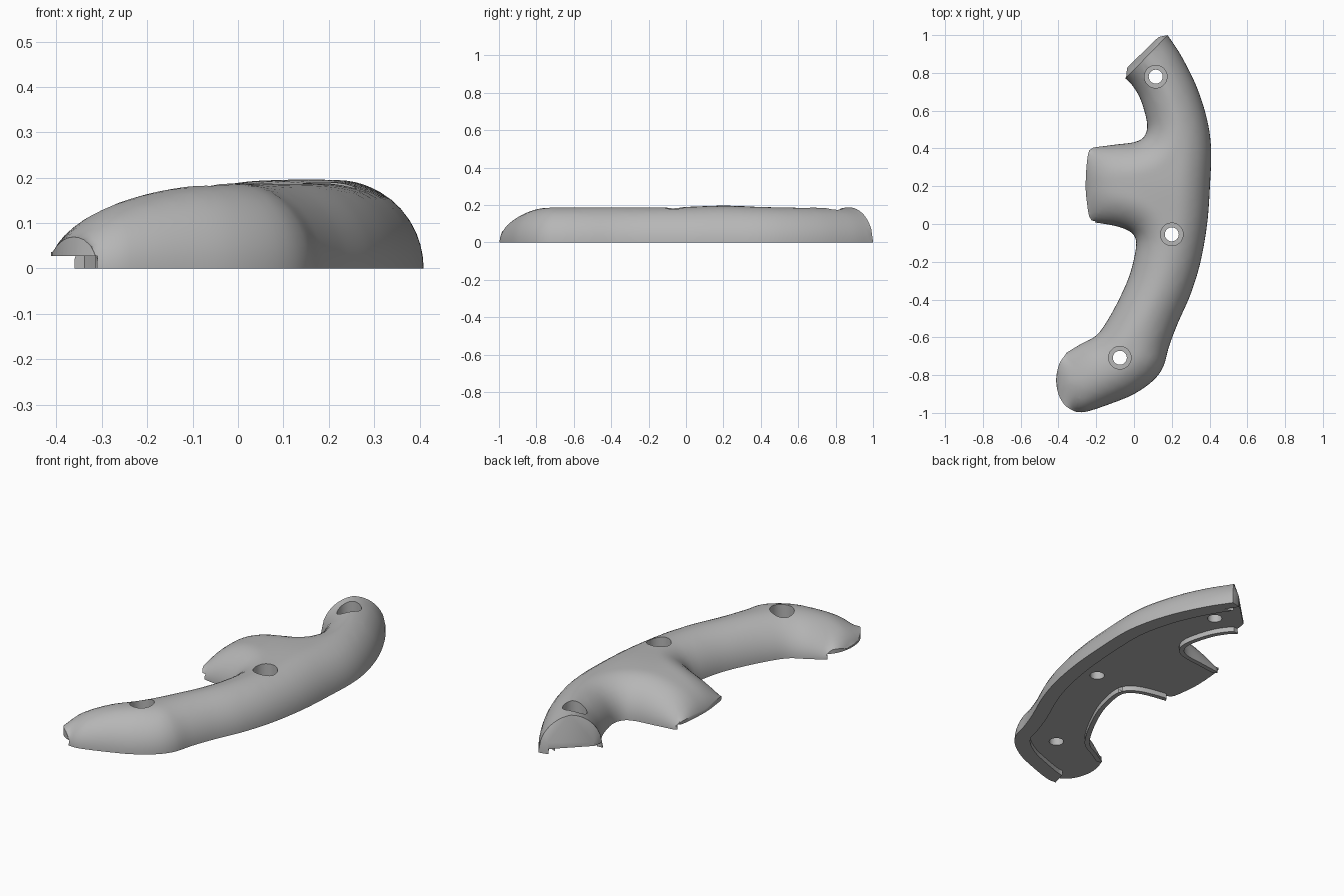
import bpy, bmesh, math
from mathutils import Vector as V
from mathutils.geometry import delaunay_2d_cdt, intersect_point_line

if "Cube" in bpy.data.objects:
    bpy.data.objects.remove(bpy.data.objects["Cube"])

# Outline sections, clockwise from the upper tip: (points, rim width, is open end)
right = [(.178, 1), (.25, .89), (.33, .73), (.385, .56), (.408, .4), (.402, .2), (.387, 0), (.352, -.2),
         (.3, -.37), (.23, -.53), (.185, -.65), (.155, -.755), (.1, -.83), (0, -.9), (-.12, -.95),
         (-.25, -.993), (-.31, -.995)]
grip_end = [(-.31, -.995), (-.365, -.96), (-.4, -.9), (-.412, -.82), (-.395, -.74), (-.355, -.68)]
left_low = [(-.355, -.68), (-.28, -.635), (-.2, -.59), (-.14, -.51), (-.07, -.38), (-.02, -.26),
            (.01, -.13), (.005, -.07), (-.03, -.035), (-.1, -.01), (-.215, .01)]
tab_end = [(-.215, .01), (-.237, .04), (-.25, .12), (-.256, .2), (-.25, .32), (-.237, .39), (-.215, .405)]
left_up = [(-.215, .405), (-.1, .42), (0, .433), (.05, .458), (.07, .51), (.06, .58), (.03, .67),
           (-.01, .735), (-.045, .77)]
flat_end = [(-.045, .77), (-.035, .83), (.13, .99), (.178, 1)]
SECTIONS = [(right, .08, False), (grip_end, -.06, True), (left_low, .025, False),
            (tab_end, -.06, True), (left_up, .025, False), (flat_end, -.06, True)]
HEIGHT, ROUND, FLOOR = .187, .175, .027
CUT_A, CUT_B = V((-.045, .77)), V((.178, 1))
CUT_N = V((-(CUT_B - CUT_A).y, (CUT_B - CUT_A).x)).normalized()


def spline(pts, step=.018):
    """Catmull-Rom curve through the points, without the last one."""
    p = [V(q) for q in pts]
    p = [2 * p[0] - p[1]] + p + [2 * p[-1] - p[-2]]
    out = []
    for a, b, c, d in zip(p, p[1:], p[2:], p[3:]):
        n = max(1, round((c - b).length / step))
        for i in range(n):
            t = i / n
            out.append(.5 * (2 * b + (c - a) * t + (2 * a - 5 * b + 4 * c - d) * t * t
                             + (3 * b - a - 3 * c + d) * t ** 3))
    return out


outline, rims, side_flags = [], [], []
for pts, rim, is_end in SECTIONS:
    s = [V(q) for q in pts[:-1]] if pts is flat_end else spline(pts)
    outline += s
    rims += [rim] * len(s)
    side_flags += [not is_end] * len(s)
N = len(outline)
segments = [(outline[i], outline[(i + 1) % N]) for i in range(N)]
side_segments = [s for s, f in zip(segments, side_flags) if f]


def distance(p, segs):
    best = 9
    for a, b in segs:
        e = b - a
        t = max(0, min(1, (p - a).dot(e) / e.length_squared))
        best = min(best, (p - a - e * t).length_squared)
    return math.sqrt(best)


def inside(p):
    hit = False
    for a, b in segments:
        if (a.y > p.y) != (b.y > p.y) and p.x < a.x + (p.y - a.y) / (b.y - a.y) * (b.x - a.x):
            hit = not hit
    return hit


def inward(i):
    t = (outline[(i + 1) % N] - outline[i - 1]).normalized()
    return V((t.y, -t.x))


def ellipse(t):
    return math.sqrt(max(0, 1 - max(0, min(1, t)) ** 2))


def top_height(p):
    """Rounded sides, with longer slopes towards the grip end and the tab end."""
    z = HEIGHT + .009 * math.exp(-((p.x - .15) ** 2 + (p.y - .2) ** 2) / .03)
    if p.y < -.15:
        z *= ellipse(-p.x / .415)
    elif p.y < .55:
        z *= ellipse((.05 - p.x) / .312)
    z = max(z, .036)
    if p.y > .7:
        s = max(0, min(1, (p - CUT_A).dot(CUT_N) / .042))
        z += (.036 - z) * s
    return max(.004, z * ellipse(1 - distance(p, side_segments) / ROUND))


def new_object(name, bm):
    bmesh.ops.recalc_face_normals(bm, faces=bm.faces)
    me = bpy.data.meshes.new(name)
    bm.to_mesh(me)
    bm.free()
    ob = bpy.data.objects.new(name, me)
    bpy.context.collection.objects.link(ob)
    return ob


# Grip body: filled outline with rings near the rim and a grid in the middle
points = list(outline)
for off in (.002, .007, .016, .03, .05, .072):
    for i in range(N):
        q = outline[i] + inward(i) * off
        if inside(q) and distance(q, segments) > off * .9:
            points.append(q)
points += [CUT_A.lerp(CUT_B, i / 24) for i in range(1, 24)]
for ix in range(-17, 18):
    for iy in range(-42, 43):
        q = V((ix * .024 + .012 * (iy % 2), iy * .024))
        if inside(q) and distance(q, segments) > .085:
            points.append(q)
verts, _, faces, *_ = delaunay_2d_cdt(points, [(i, (i + 1) % N) for i in range(N)], [], 1, 1e-5)
bm = bmesh.new()
bv = [bm.verts.new((v.x, v.y, 0)) for v in verts]
for f in faces:
    bm.faces.new([bv[i] for i in f])
bmesh.ops.delete(bm, geom=[v for v in bm.verts if not v.link_faces], context='VERTS')
res = bmesh.ops.extrude_face_region(bm, geom=bm.faces[:], use_keep_orig=True)
for v in res['geom']:
    if isinstance(v, bmesh.types.BMVert):
        v.co.z = top_height(v.co.xy)
body = new_object("grip_body", bm)

# Shallow underside recess, open at the three ends
cutters = []
bm = bmesh.new()
ring = [outline[i] + inward(i) * rims[i] for i in range(N)]
f = bm.faces.new([bm.verts.new((p.x, p.y, -.1)) for p in ring])
top = bmesh.ops.extrude_face_region(bm, geom=[f], use_keep_orig=True)['geom']
for v in top:
    if isinstance(v, bmesh.types.BMVert):
        v.co.z = FLOOR
bmesh.ops.triangulate(bm, faces=[f for f in bm.faces if len(f.verts) > 4])
cutters.append(new_object("recess_cutter", bm))

# Screw holes with counterbores
for x, y in ((.115, .78), (.2, -.055), (-.075, -.708)):
    for r, z0 in ((.037, -.2), (.06, .08)):
        bm = bmesh.new()
        bmesh.ops.create_cone(bm, cap_ends=True, segments=40, radius1=r, radius2=r, depth=.5 - z0)
        bmesh.ops.translate(bm, verts=bm.verts, vec=(x, y, (.5 + z0) / 2))
        cutters.append(new_object("hole_cutter", bm))

bpy.context.view_layer.objects.active = body
body.select_set(True)
for c in cutters:
    c.hide_render = True
    m = body.modifiers.new("cut", 'BOOLEAN')
    m.operation, m.solver, m.object = 'DIFFERENCE', 'EXACT', c
    bpy.ops.object.modifier_apply(modifier=m.name)
for c in cutters:
    bpy.data.objects.remove(c)

# Finish
grey = bpy.data.materials.new("plain_grey")
grey.diffuse_color = (.47, .47, .47, 1)
grey.use_nodes = True
grey.node_tree.nodes["Principled BSDF"].inputs["Base Color"].default_value = grey.diffuse_color
body.data.materials.clear()
body.data.materials.append(grey)
bpy.ops.object.shade_smooth_by_angle(angle=math.radians(35))
